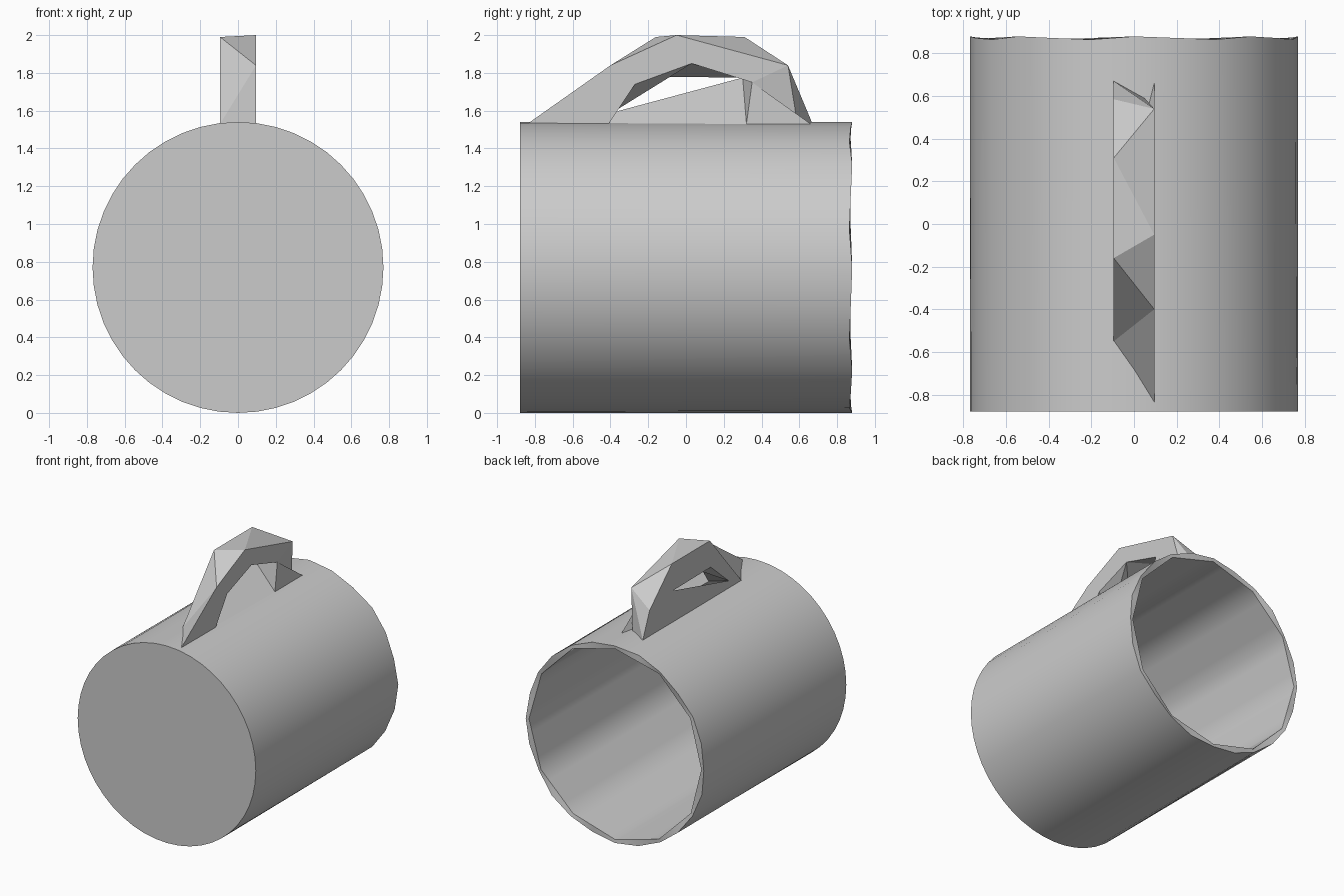
import bpy, bmesh, math

old = bpy.data.objects.get("Cube")
if old:
    bpy.data.objects.remove(old)

grey = bpy.data.materials.new("plain grey")
grey.use_nodes = True
grey.diffuse_color = (0.6, 0.6, 0.6, 1)
grey.node_tree.nodes["Principled BSDF"].inputs["Base Color"].default_value = (0.6, 0.6, 0.6, 1)


def finish(name, bm, smooth=None):
    bmesh.ops.recalc_face_normals(bm, faces=bm.faces)
    mesh = bpy.data.meshes.new(name)
    bm.to_mesh(mesh)
    bm.free()
    mesh.materials.append(grey)
    ob = bpy.data.objects.new(name, mesh)
    bpy.context.collection.objects.link(ob)
    if smooth:
        bpy.ops.object.select_all(action='DESELECT')
        ob.select_set(True)
        bpy.context.view_layer.objects.active = ob
        bpy.ops.object.shade_smooth_by_angle(angle=math.radians(smooth))


# Cup lying on its side, closed at the front and open at the back
SEG, RADIUS = 48, 0.77


def ring(bm, radius, y, sides, wobble=0.0):
    step = SEG // sides
    corners = []
    for k in range(sides):
        a = 2 * math.pi * k / sides
        corners.append((radius * math.cos(a), y - wobble * (k * 5 % 3) / 2,
                        RADIUS + radius * math.sin(a)))
    verts = []
    for i in range(SEG):
        p, q = corners[i // step], corners[(i // step + 1) % sides]
        t = i % step / step
        verts.append(bm.verts.new([u + (v - u) * t for u, v in zip(p, q)]))
    return verts


bm = bmesh.new()
rings = [ring(bm, RADIUS, -0.88, SEG),
         ring(bm, RADIUS, 0.88, 24, 0.015),
         ring(bm, 0.745, 0.875, 12, 0.012),
         ring(bm, 0.735, -0.83, 12)]
for a, b in zip(rings, rings[1:]):
    for i in range(SEG):
        j = (i + 1) % SEG
        bm.faces.new((a[i], a[j], b[j], b[i]))
bm.faces.new(rings[0])
bm.faces.new(rings[-1])
finish("cup", bm, 35)

# Handle rails as (y, z); a repeated point makes that step a triangle
BASE, HALF = 1.53, 0.095
r_out = [(-0.84, BASE), (-0.4, 1.84), (-0.05, 2), (-0.05, 2), (0.54, 1.84), (0.54, 1.84), (0.59, BASE)]
l_out = [(-0.55, BASE), (-0.55, BASE), (-0.16, 1.99), (0.31, 1.99), (0.31, 1.99), (0.585, 1.73), (0.67, BASE)]
r_in = [(-0.41, BASE), (-0.27, 1.74), (0.03, 1.85), (0.03, 1.85), (0.35, 1.75), (0.35, 1.75), (0.32, BASE)]
l_in = [(-0.39, 1.59), (-0.39, 1.59), (-0.17, 1.78)] + [(0.3, 1.775)] * 4

bm = bmesh.new()
made = {}


def rail(points, x):
    verts = []
    for p in points:
        if (x, p) not in made:
            made[x, p] = bm.verts.new((x, *p))
        verts.append(made[x, p])
    return verts


def face(*verts):
    if len(set(verts)) == len(verts):
        bm.faces.new(verts)


ro, ri = rail(r_out, HALF), rail(r_in, HALF)
lo, li = rail(l_out, -HALF), rail(l_in, -HALF)
for a, b in ((ro, lo), (lo, li), (li, ri), (ri, ro)):
    for i in range(len(a) - 1):
        face(a[i], a[i + 1], b[i + 1])
        face(a[i], b[i + 1], b[i])
# Filled web under the opening, and the underside
face(lo[0], lo[-1], li[-1], li[0])
face(li[0], li[-1], ri[-1], ri[0])
face(lo[0], ro[0], ri[0], ri[-1], ro[-1], lo[-1])
ro[-1].co.x = 0.05
finish("handle", bm)

# Small wedge foot beside the rear leg
bm = bmesh.new()
foot = [bm.verts.new(p) for p in ((HALF, 0.35, 1.75), (HALF, 0.66, BASE),
                                  (HALF, 0.32, BASE), (0.04, 0.45, BASE))]
for skip in foot:
    bm.faces.new([v for v in foot if v is not skip])
finish("handle_foot", bm)
